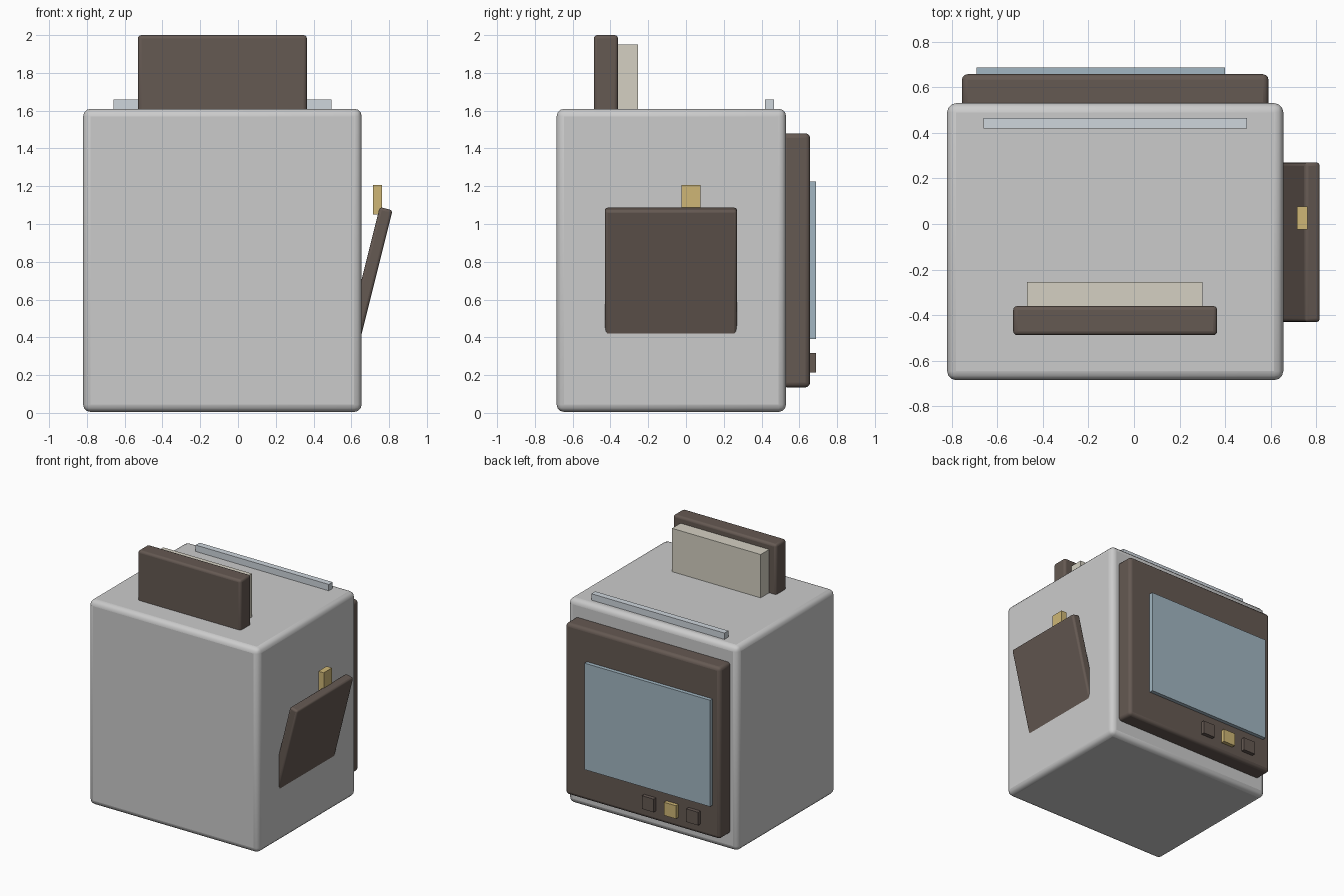
import bpy, math
from mathutils import Vector

if "Cube" in bpy.data.objects:
    bpy.data.objects.remove(bpy.data.objects["Cube"])


def material(name, rgb):
    m = bpy.data.materials.new(name)
    m.diffuse_color = (*rgb, 1)
    m.use_nodes = True
    m.node_tree.nodes["Principled BSDF"].inputs["Base Color"].default_value = m.diffuse_color
    return m


BROWN = material("brown plastic", (0.13, 0.10, 0.085))
GOLD = material("gold", (0.62, 0.47, 0.18))
GLASS = material("screen blue", (0.36, 0.47, 0.54))
PAPER = material("paper", (0.66, 0.63, 0.54))
TRIM = material("pale trim", (0.62, 0.67, 0.72))


def box(name, x, y, z, mat=None, bevel=0.0, segments=3, tilt=0.0):
    """Box from (min, max) ranges, optionally bevelled and tilted about y."""
    lo, hi = Vector((x[0], y[0], z[0])), Vector((x[1], y[1], z[1]))
    bpy.ops.mesh.primitive_cube_add(size=1, location=(lo + hi) / 2)
    ob = bpy.context.object
    ob.name = name
    ob.scale = hi - lo
    bpy.ops.object.transform_apply(location=False, rotation=False, scale=True)
    ob.rotation_euler.y = tilt
    if mat:
        ob.data.materials.append(mat)
    if bevel:
        mod = ob.modifiers.new("rounded edges", 'BEVEL')
        mod.width = bevel
        mod.segments = segments
        bpy.ops.object.shade_smooth_by_angle(angle=math.radians(40))
    return ob


# Main housing
box("body", (-0.82, 0.655), (-0.685, 0.53), (0.005, 1.61), bevel=0.04)

# Paper feed on the top
box("feed_support", (-0.53, 0.365), (-0.488, -0.36), (1.55, 2.0), BROWN, 0.018)
box("paper_stack", (-0.47, 0.30), (-0.365, -0.255), (1.58, 1.95), PAPER)
box("top_slot_strip", (-0.66, 0.495), (0.418, 0.466), (1.58, 1.66), TRIM)

# Control panel with screen and three buttons
box("control_panel", (-0.755, 0.59), (0.51, 0.657), (0.135, 1.48), BROWN, 0.025)
box("screen", (-0.69, 0.40), (0.63, 0.687), (0.39, 1.225), GLASS)
for i, mat in enumerate((BROWN, GOLD, BROWN)):
    cx = -0.535 + 0.193 * i
    box(f"button_{i + 1}", (cx - 0.052, cx + 0.052), (0.63, 0.687),
        (0.215, 0.318), mat)

# Tilted side tray: length and thickness centred from its outer top corner
tilt, length, thick = math.radians(14), 0.74, 0.07
along = Vector((math.sin(tilt), 0, math.cos(tilt)))
across = Vector((math.cos(tilt), 0, -math.sin(tilt)))
c = Vector((0.818, -0.08, 1.073)) - along * length / 2 - across * thick / 2
box("side_tray", (c.x - thick / 2, c.x + thick / 2), (-0.43, 0.27),
    (c.z - length / 2, c.z + length / 2), BROWN, 0.015, tilt=tilt)
box("tray_tab", (0.715, 0.762), (-0.025, 0.077), (1.05, 1.207), GOLD)
